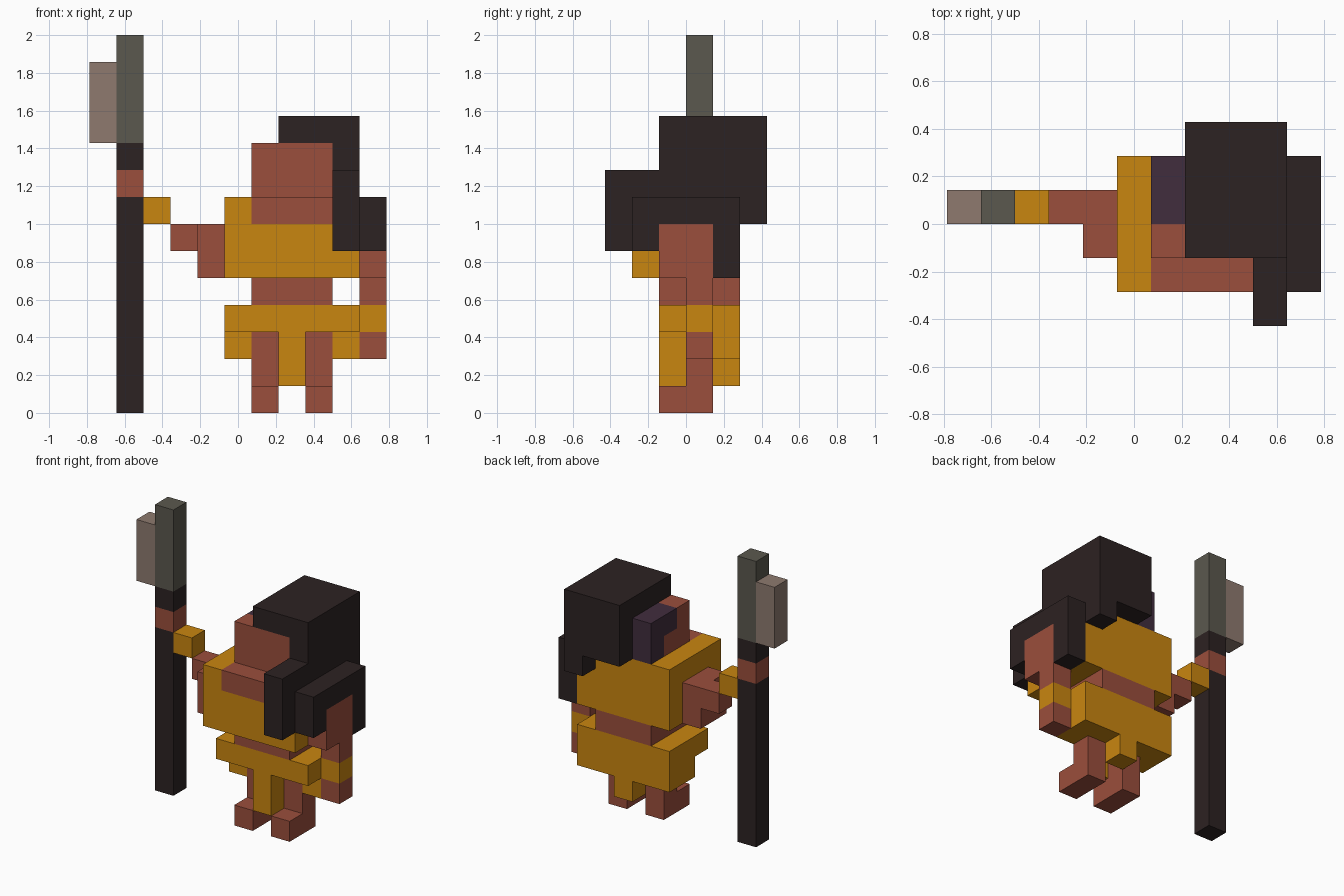
import bpy
import bmesh

if "Cube" in bpy.data.objects:
    bpy.data.objects.remove(bpy.data.objects["Cube"])

V = 1 / 7  # one block


def material(name, rgb):
    m = bpy.data.materials.new(name)
    lin = [((c / 255 + 0.055) / 1.055) ** 2.4 for c in rgb]
    m.diffuse_color = (*lin, 1)
    m.use_nodes = True
    m.node_tree.nodes["Principled BSDF"].inputs["Base Color"].default_value = m.diffuse_color
    return m


SKIN = material("skin", (155, 78, 60))
GOLD = material("ochre cloth", (201, 134, 16))
DARK = material("dark hair and wood", (44, 34, 34))
STONE = material("grey stone", (91, 88, 78))
BLADE = material("pale stone", (142, 122, 111))
PLUM = material("plum", (65, 45, 61))


def part(name, mat, *boxes):
    """Join boxes given in blocks as (x0, x1, y0, y1, z0, z1); x counts from the left side."""
    bm = bmesh.new()
    for x0, x1, y0, y1, z0, z1 in boxes:
        verts = bmesh.ops.create_cube(bm, size=1)["verts"]
        for v in verts:
            v.co.x = (x0 + (v.co.x + 0.5) * (x1 - x0) - 5.5) * V
            v.co.y = (y0 + (v.co.y + 0.5) * (y1 - y0)) * V
            v.co.z = (z0 + (v.co.z + 0.5) * (z1 - z0)) * V
    mesh = bpy.data.meshes.new(name)
    bm.to_mesh(mesh)
    bm.free()
    mesh.materials.append(mat)
    obj = bpy.data.objects.new(name, mesh)
    bpy.context.collection.objects.link(obj)


# Staff with stone head, held in the left-hand side fist
part("staff_shaft", DARK, (1, 2, 0, 1, 0, 8), (1, 2, 0, 1, 9, 10))
part("staff_hand", SKIN, (1, 2, 0, 1, 8, 9))
part("staff_head", STONE, (1, 2, 0, 1, 10, 14))
part("staff_blade", BLADE, (0, 1, 0, 1, 10, 13))

# Raised arm
part("raised_wristband", GOLD, (2, 3, 0, 1, 7, 8))
part("raised_arm", SKIN, (3, 4, 0, 1, 6, 7), (4, 5, -1, 1, 5, 7))

# Lowered arm
part("lowered_arm", SKIN, (10, 11, -1, 1, 5, 7), (10, 11, 0, 1, 4, 5))
part("lowered_wristband", GOLD, (10, 11, 0, 1, 3, 4))
part("lowered_hand", SKIN, (10, 11, 0, 1, 2, 3))

# Legs and feet
for side, x in (("left", 6), ("right", 8)):
    part(side + "_leg", SKIN, (x, x + 1, 0, 1, 1, 3))
    part(side + "_foot", SKIN, (x, x + 1, -1, 1, 0, 1))

# Loincloth: belt, side flaps, back flap, front and back tails
part("loincloth", GOLD,
     (5, 10, -1, 2, 3, 4),
     (5, 6, 0, 2, 2, 3), (9, 10, 0, 2, 2, 3), (6, 9, 1, 2, 2, 3),
     (7, 8, -1, 0, 1, 3), (7, 8, 1, 2, 1, 2))
part("waist", SKIN, (6, 9, -1, 2, 4, 5))

# Torso and open collar
part("tunic", GOLD, (5, 10, -2, 2, 5, 7),
     (5, 6, -2, 2, 7, 8), (9, 10, -2, 2, 7, 8), (6, 9, -1, 2, 7, 8))
part("neckline", SKIN, (6, 9, -2, -1, 7, 8))

# Head
part("head", SKIN, (6, 9, -1, 0, 8, 10), (6, 7, 0, 1, 8, 9))
part("side_hair", PLUM, (6, 7, 1, 2, 8, 10), (6, 7, 0, 1, 9, 10))
part("hair", DARK,
     (7, 10, -1, 3, 10, 11), (7, 10, 0, 3, 8, 10), (9, 10, -1, 0, 8, 10),
     (9, 10, 2, 3, 7, 8))
part("front_lock", DARK, (9, 10, -3, -2, 6, 9), (9, 10, -2, -1, 8, 9))
part("shoulder_hair", DARK, (10, 11, -2, 2, 7, 8),
     (10, 11, -2, -1, 6, 7), (10, 11, 1, 2, 5, 7))
